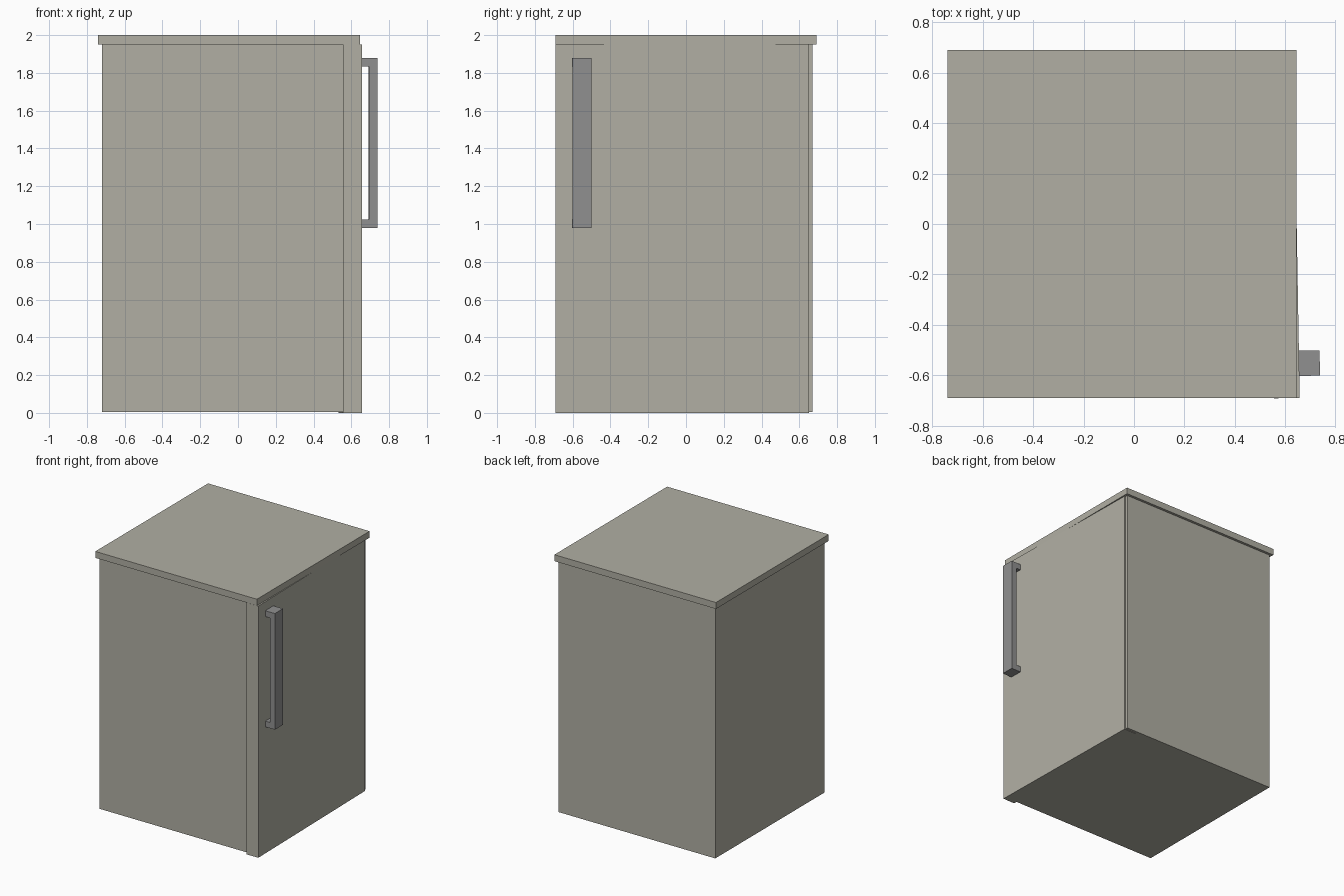
import bpy, bmesh
from math import radians
from mathutils import Matrix, Vector

if "Cube" in bpy.data.objects:
    bpy.data.objects.remove(bpy.data.objects["Cube"])


def material(name, color):
    m = bpy.data.materials.new(name)
    m.diffuse_color = color
    m.use_nodes = True
    m.node_tree.nodes["Principled BSDF"].inputs["Base Color"].default_value = m.diffuse_color
    return m


ENAMEL = material("enamel", (0.44, 0.43, 0.37, 1))
METAL = material("metal", (0.28, 0.28, 0.28, 1))
HINGE = Matrix.Translation((0.634, 0.65, 0)) @ Matrix.Rotation(radians(1), 4, 'Z')


def finish(name, bm, mat, matrix=None):
    bmesh.ops.recalc_face_normals(bm, faces=bm.faces)
    me = bpy.data.meshes.new(name)
    bm.to_mesh(me)
    bm.free()
    me.materials.append(mat)
    ob = bpy.data.objects.new(name, me)
    bpy.context.collection.objects.link(ob)
    if matrix:
        ob.matrix_world = matrix
    return ob


def box_mesh(lo, hi):
    lo, hi = Vector(lo), Vector(hi)
    bm = bmesh.new()
    bmesh.ops.create_cube(bm, size=1)
    for v in bm.verts:
        v.co = Vector([(lo[i] + hi[i]) / 2 + v.co[i] * (hi[i] - lo[i]) for i in range(3)])
    return bm


# cabinet shell, hollowed from its door side (+x)
bm = box_mesh((-0.72, -0.67, 0.004), (0.625, 0.67, 1.95))
bm.faces.ensure_lookup_table()
opening = max(bm.faces, key=lambda f: f.calc_center_median().x)
bmesh.ops.inset_region(bm, faces=[opening], thickness=0.08, use_even_offset=True)
cavity = bmesh.ops.extrude_discrete_faces(bm, faces=[opening])["faces"][0]
bmesh.ops.translate(bm, verts=cavity.verts, vec=(-1.26, 0, 0))
finish("cabinet", bm, ENAMEL)

# overhanging worktop
finish("top_panel", box_mesh((-0.74, -0.69, 1.95), (0.645, 0.69, 2.0)), ENAMEL)

# door, very slightly ajar about its rear hinge edge
finish("door", box_mesh((-0.102, -1.34, 0), (0, 0, 1.95)), ENAMEL, HINGE)

# handle: bracket-shaped profile extruded across the door
profile = [(-0.002, 0.98), (0.082, 0.98), (0.082, 1.88), (-0.002, 1.88),
           (-0.002, 1.835), (0.038, 1.835), (0.038, 1.025), (-0.002, 1.025)]
bm = bmesh.new()
face = bm.faces.new([bm.verts.new((x, -1.253, z)) for x, z in profile])
ext = bmesh.ops.extrude_face_region(bm, geom=[face])
bmesh.ops.translate(bm, vec=(0, 0.1, 0),
                    verts=[g for g in ext["geom"] if isinstance(g, bmesh.types.BMVert)])
finish("door_handle", bm, METAL, HINGE)
